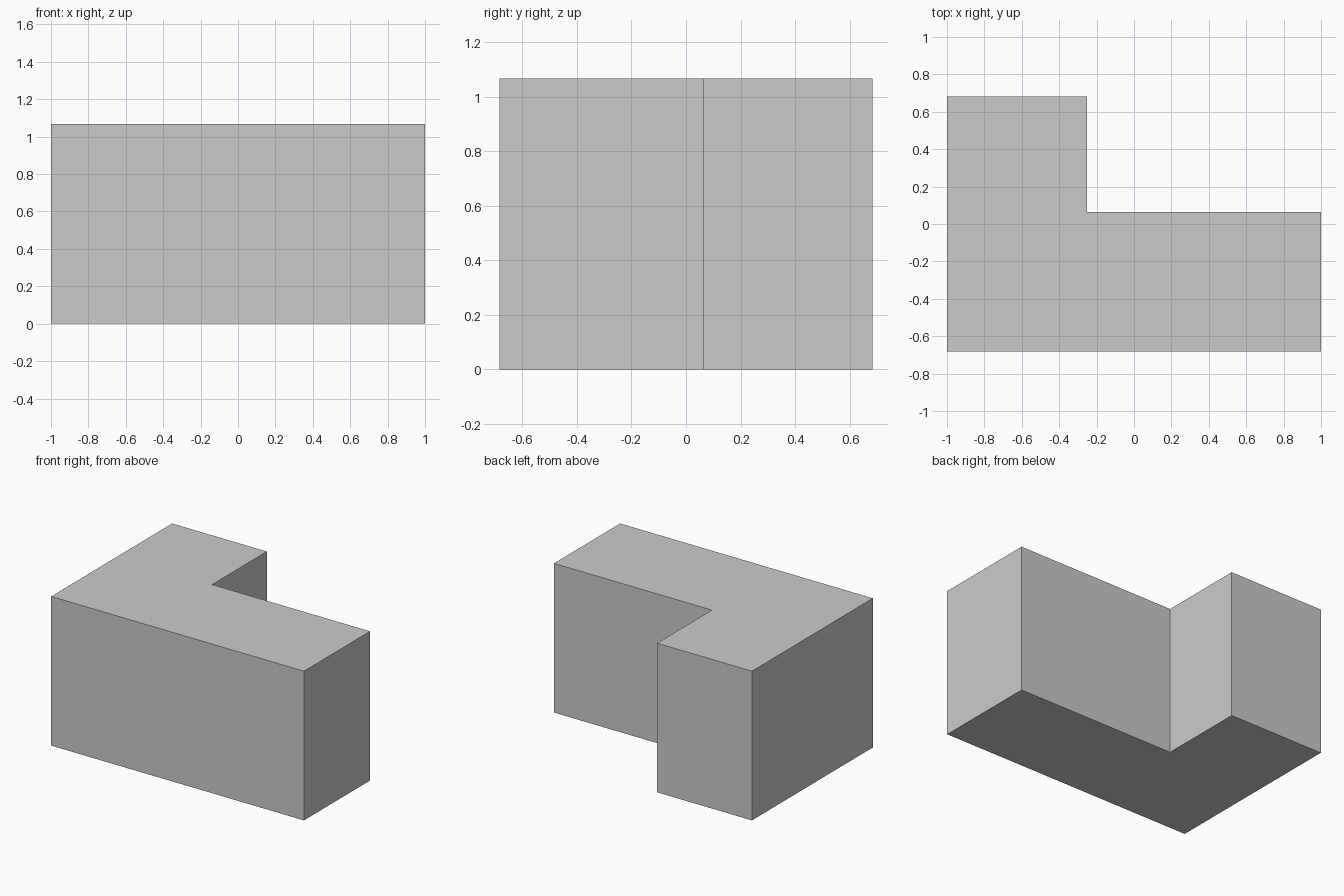
import bpy, bmesh

if "Cube" in bpy.data.objects:
    bpy.data.objects.remove(bpy.data.objects["Cube"])

HEIGHT = 1.067
# L-shaped footprint, counter-clockwise seen from above
FOOTPRINT = [(-1, -0.683), (1, -0.683), (1, 0.064),
             (-0.25, 0.064), (-0.25, 0.683), (-1, 0.683)]


def extrude_profile(name, points, height):
    bm = bmesh.new()
    base = bm.faces.new([bm.verts.new((x, y, 0)) for x, y in points])
    result = bmesh.ops.extrude_face_region(bm, geom=[base], use_keep_orig=True)
    top = [g for g in result["geom"] if isinstance(g, bmesh.types.BMVert)]
    bmesh.ops.translate(bm, verts=top, vec=(0, 0, height))
    bmesh.ops.recalc_face_normals(bm, faces=bm.faces)
    mesh = bpy.data.meshes.new(name)
    bm.to_mesh(mesh)
    bm.free()
    obj = bpy.data.objects.new(name, mesh)
    bpy.context.collection.objects.link(obj)
    return obj


# Solid L-shaped block
extrude_profile("l_shaped_block", FOOTPRINT, HEIGHT)
